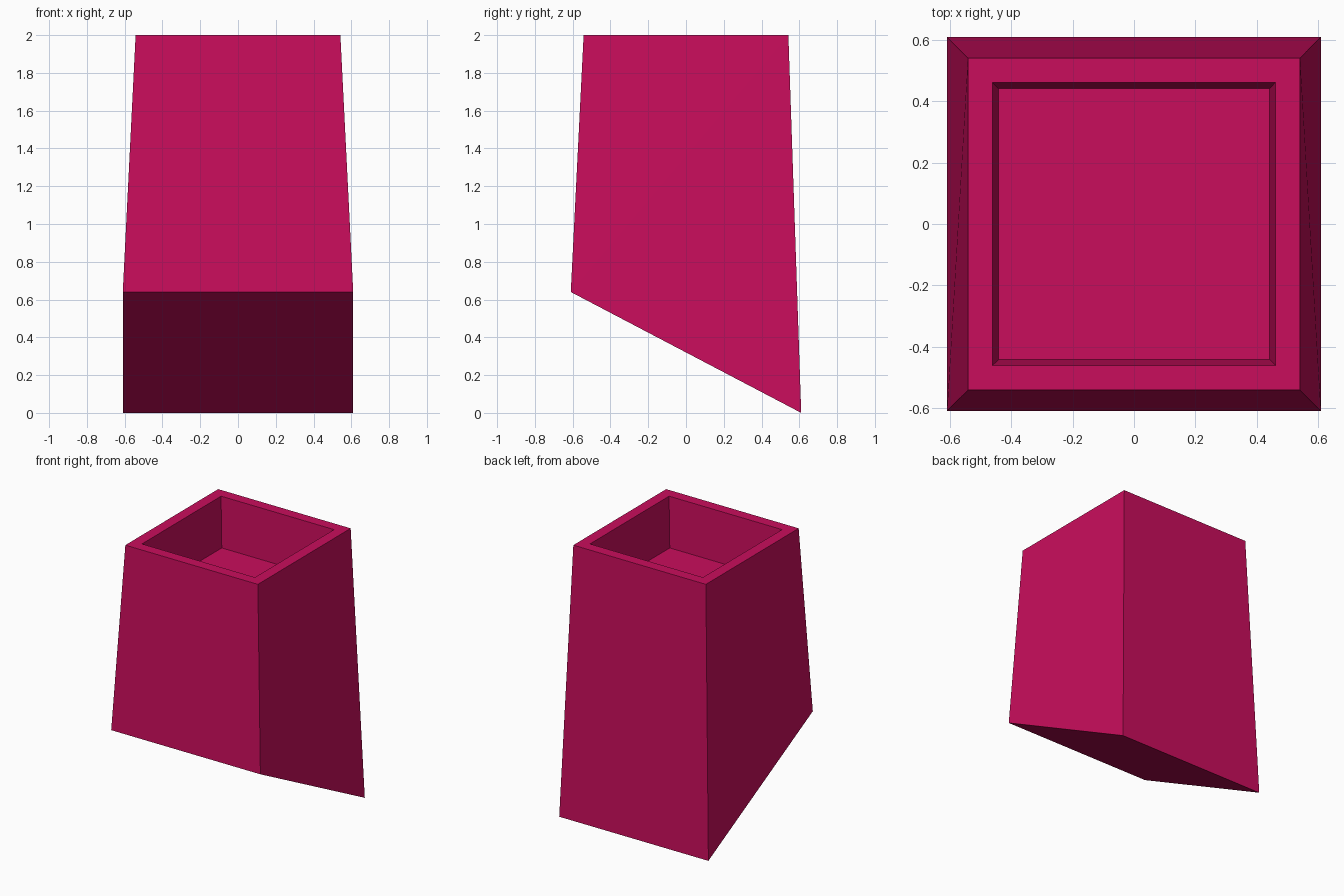
import bpy
import bmesh

default_cube = bpy.data.objects.get("Cube")
if default_cube:
    bpy.data.objects.remove(default_cube, do_unlink=True)

HEIGHT = 2.0
TOP_HALF, BASE_HALF = 0.542, 0.61
FRONT_LIFT = 0.64                # the slanted underside rises to the front
RIM, CAVITY_TAPER, CAVITY_DEPTH = 0.113, 0.028, 0.37

# Single flat colour
pink = bpy.data.materials.new("deep pink")
pink.use_nodes = True
colour = (0.584, 0.004, 0.107, 1.0)
pink.diffuse_color = colour
pink.node_tree.nodes["Principled BSDF"].inputs["Base Color"].default_value = colour

# Tapered block with slanted underside
bm = bmesh.new()
bmesh.ops.create_cube(bm, size=2)
corner = {}
for v in bm.verts:
    sx, sy, sz = (1 if c > 0 else -1 for c in v.co)
    corner[sx, sy, sz] = v
    half = TOP_HALF if sz > 0 else BASE_HALF
    base_z = FRONT_LIFT if sy < 0 else 0
    v.co = (sx * half, sy * half, HEIGHT if sz > 0 else base_z)

# Fold the twisted sides from top back to bottom front
for side in (-1, 1):
    bmesh.ops.connect_verts(bm, verts=[corner[side, 1, 1], corner[side, -1, -1]])

# Flat rim and tapered recess in the top
bm.normal_update()
top = max(bm.faces, key=lambda f: f.calc_center_median().z)
bmesh.ops.inset_individual(bm, faces=[top], thickness=RIM)
bmesh.ops.inset_individual(bm, faces=[top], thickness=CAVITY_TAPER, depth=-CAVITY_DEPTH)
bmesh.ops.recalc_face_normals(bm, faces=bm.faces[:])

mesh = bpy.data.meshes.new("tapered_planter")
bm.to_mesh(mesh)
bm.free()
mesh.materials.append(pink)
planter = bpy.data.objects.new("tapered_planter", mesh)
bpy.context.collection.objects.link(planter)
